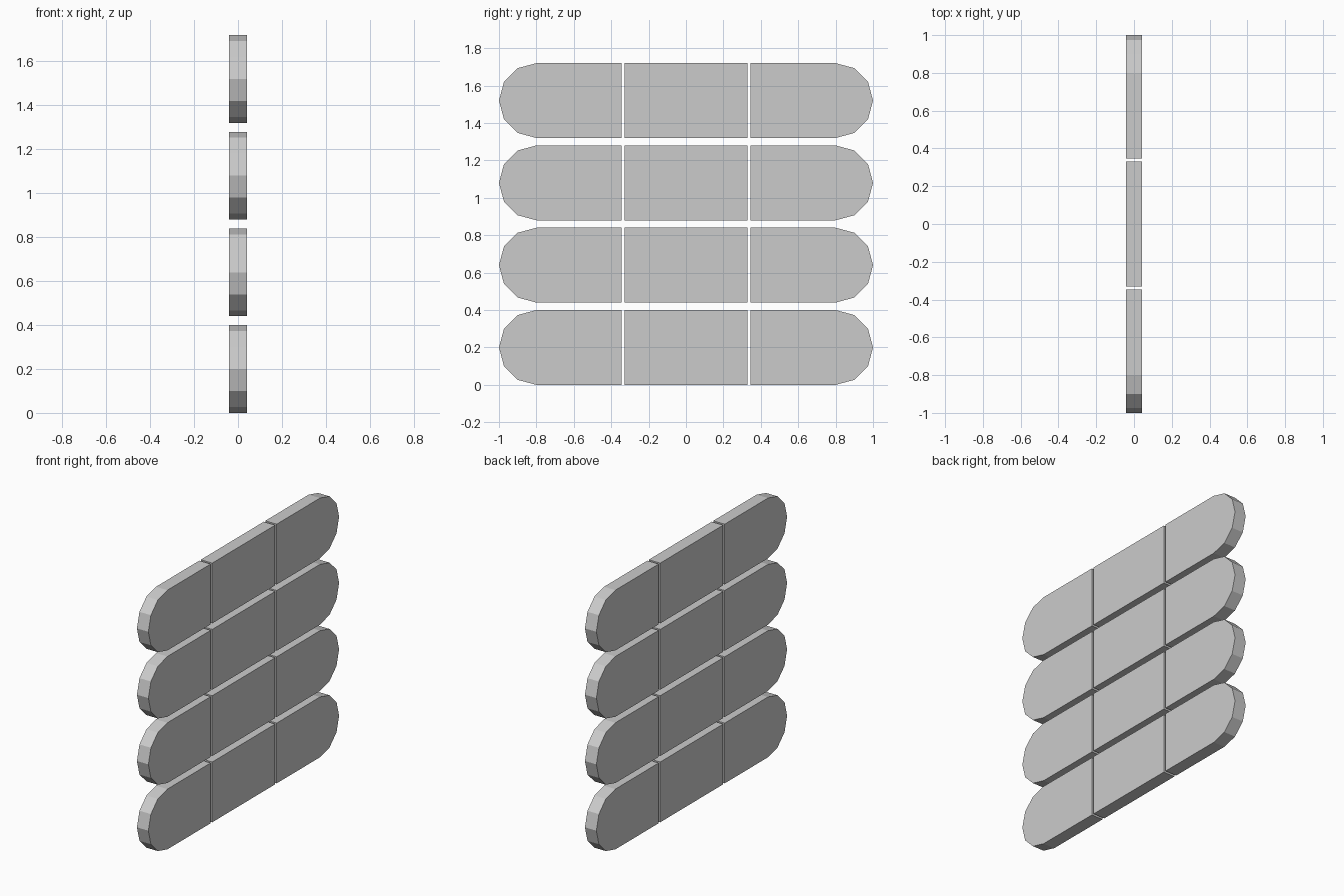
import bpy, bmesh
from math import sin, cos, pi

if "Cube" in bpy.data.objects:
    bpy.data.objects.remove(bpy.data.objects["Cube"])

HALF_X = 0.042         # half the slab thickness
R = 0.2                # half the slat height
PITCH = 0.44           # spacing between rows
MID, END = 0.33, 0.346 # half width of middle block, inner edge of end blocks


def slab(name, profile, z):
    """Extrude a closed (y, z) profile along x."""
    bm = bmesh.new()
    face = bm.faces.new([bm.verts.new((-HALF_X, y, pz)) for y, pz in profile])
    ext = bmesh.ops.extrude_face_region(bm, geom=[face])
    moved = [v for v in ext["geom"] if isinstance(v, bmesh.types.BMVert)]
    bmesh.ops.translate(bm, verts=moved, vec=(2 * HALF_X, 0, 0))
    bmesh.ops.recalc_face_normals(bm, faces=bm.faces)
    mesh = bpy.data.meshes.new(name)
    bm.to_mesh(mesh)
    bm.free()
    obj = bpy.data.objects.new(name, mesh)
    obj.location.z = z
    bpy.context.collection.objects.link(obj)


# Profiles: plain middle block, and end block with a six-sided half-round
middle = [(-MID, -R), (MID, -R), (MID, R), (-MID, R)]
arc = [(1 - R + R * cos(a), R * sin(a)) for a in (-pi / 2 + i * pi / 6 for i in range(7))]
end = [(END, -R)] + arc + [(END, R)]

# Four stacked rows of three blocks
for row in range(4):
    z = R + row * PITCH
    slab(f"middle_block_{row + 1}", middle, z)
    slab(f"back_rounded_block_{row + 1}", end, z)
    slab(f"front_rounded_block_{row + 1}", [(-y, pz) for y, pz in end], z)
